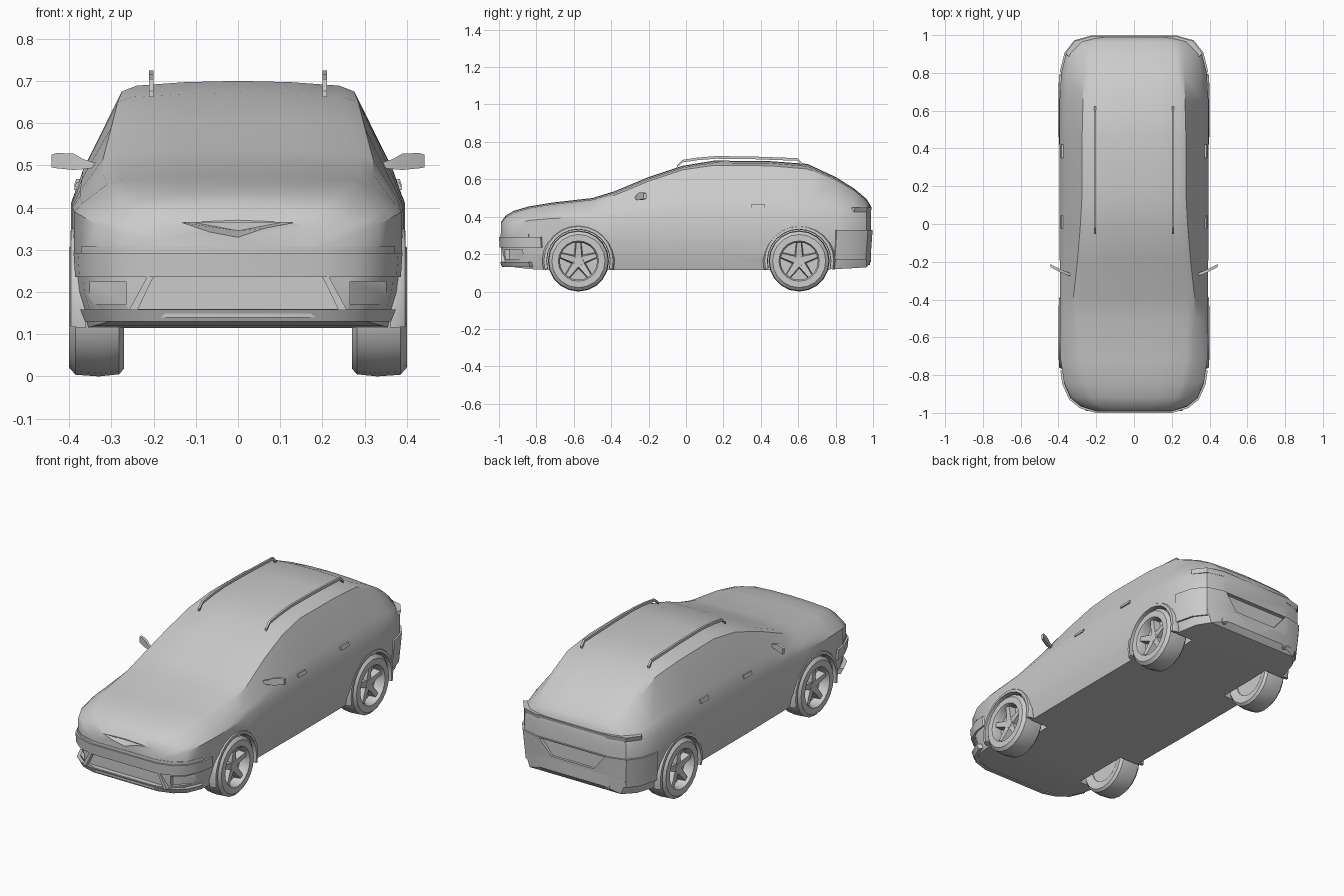
import bpy
import bmesh
from math import sin, cos, radians, tau

cube = bpy.data.objects.get("Cube")
if cube:
    bpy.data.objects.remove(cube, do_unlink=True)

GREY = (0.6, 0.6, 0.6, 1)
grey = bpy.data.materials.new("plain grey")
grey.use_nodes = True
grey.diffuse_color = GREY
for node in grey.node_tree.nodes:
    if node.type == 'BSDF_PRINCIPLED':
        node.inputs["Base Color"].default_value = GREY


def shade(ob, angle=32):
    ob.data.shade_smooth()
    ob.data.set_sharp_from_angle(angle=radians(angle))


def loft(name, rings, closed=False, angle=32):
    """Skin a list of equal rings, capped at the ends unless closed."""
    bm = bmesh.new()
    rows = [[bm.verts.new(p) for p in ring] for ring in rings]
    n = len(rows[0])
    for i in range(len(rows) if closed else len(rows) - 1):
        a, b = rows[i], rows[(i + 1) % len(rows)]
        for j in range(n):
            k = (j + 1) % n
            bm.faces.new((a[j], a[k], b[k], b[j]))
    if not closed:
        bm.faces.new(rows[0])
        bm.faces.new(rows[-1])
    bmesh.ops.recalc_face_normals(bm, faces=bm.faces)
    me = bpy.data.meshes.new(name)
    bm.to_mesh(me)
    bm.free()
    me.materials.append(grey)
    ob = bpy.data.objects.new(name, me)
    bpy.context.collection.objects.link(ob)
    shade(ob, angle)
    return ob


def cut(targets, cutter):
    """Subtract a cutter from each target, then drop the cutter."""
    cutter.hide_render = True
    for ob in targets:
        mod = ob.modifiers.new("cut", 'BOOLEAN')
        mod.operation = 'DIFFERENCE'
        mod.solver = 'EXACT'
        mod.object = cutter
        bpy.context.view_layer.update()
        graph = bpy.context.evaluated_depsgraph_get()
        me = bpy.data.meshes.new_from_object(ob.evaluated_get(graph))
        ob.modifiers.clear()
        ob.data = me
        shade(ob)
    bpy.data.objects.remove(cutter, do_unlink=True)


def circle(x, y, z, r, n=24):
    return [(x, y + r * cos(tau * i / n), z + r * sin(tau * i / n)) for i in range(n)]


def prism(name, outline, y0, y1):
    return loft(name, [[(x, y, z) for x, z in outline] for y in (y0, y1)])


def section(y, w, zb, zs, xr, zr, zt):
    """Body cross-section: floor, sill, flank, shoulder, pillar, roof."""
    rise = zr - zs
    half = [(w - .03, zb), (w - .006, .2), (w, .28), (w, zs),
            (w - (w - xr) * .25, zs + rise * .32), (xr, zr),
            (xr - .035, zr + (zt - zr) * .55), (xr * .45, zt - .003)]
    right = [(x, y, z) for x, z in half]
    left = [(-x, y, z) for x, z in reversed(half)]
    return [(0, y, zb)] + right + [(0, y, zt)] + left


# Body shell: y, half width, floor, shoulder, roof half width, roof edge, top
stations = [
    (-.99, .20, .14, .31, .17, .355, .37),
    (-.965, .28, .135, .34, .23, .385, .405),
    (-.92, .335, .13, .36, .26, .41, .432),
    (-.84, .37, .12, .38, .29, .435, .455),
    (-.72, .388, .115, .39, .31, .455, .475),
    (-.5, .392, .115, .40, .32, .48, .50),
    (-.38, .392, .115, .405, .32, .515, .537),
    (-.2, .393, .115, .41, .30, .59, .612),
    (-.02, .395, .115, .41, .285, .65, .672),
    (.15, .395, .115, .41, .275, .675, .70),
    (.45, .395, .115, .41, .275, .672, .697),
    (.65, .394, .115, .415, .27, .655, .682),
    (.8, .385, .12, .42, .265, .588, .612),
    (.9, .36, .125, .42, .26, .53, .55),
    (.965, .31, .13, .41, .25, .475, .495),
    (.99, .22, .16, .40, .19, .44, .455),
]
body = loft("body_shell", [section(*s) for s in stations])


# Bumper belts wrapping the rounded ends
def belt(name, plan, z0, z1, out, slope=0):
    def at(p, o, z):
        return (p[0] * (1 + o * 2.5), p[1] * (1 + o), z)
    full = [(-x, y) for x, y in reversed(plan)] + plan
    return loft(name, [[at(p, -.025, z0), at(p, out - slope, z0),
                        at(p, out, z1), at(p, -.025, z1)] for p in full])


front_plan = [(s[1], s[0]) for s in stations[:4]] + [(.38, -.77)]
rear_plan = [(s[1], s[0]) for s in reversed(stations[-4:])]
belt("front_bumper_bar", front_plan, .235, .292, .01, .004)
belt("front_lip", front_plan[:4], .13, .158, .004, .012)
belt("headlight_sill", front_plan[:4], .292, .308, .002)
rear_bumper = belt("rear_bumper", rear_plan, .17, .33, .008, .012)
belt("tailgate_ledge", rear_plan[:3], .425, .45, .004, .006)

# Grille, plate recess and upper nose notch
cut([body], prism("grille_cutter",
                  [(-.2, .235), (.2, .235), (.24, .16), (-.24, .16)], -1.1, -.962))
cut([body, rear_bumper], prism("plate_cutter",
                               [(-.2, .325), (.2, .325), (.13, .24), (-.13, .24)], .978, 1.1))
cut([body], loft("notch_cutter", [
    [(-.2, -1.1, .364), (.2, -1.1, .364), (0, -1.1, .295)],
    [(-.1, -.94, .364), (.1, -.94, .364), (0, -.94, .345)]]))

for s, side in ((1, "left"), (-1, "right")):
    # Side air ducts and grille pillars
    cut([body], loft("duct_cutter", [
        [(s * x, y, z) for x, y in ((.265, -1.1), (.36, -1.1), (.35, -.865), (.265, -.945))]
        for z in (.17, .225)]))
    prism(side + "_grille_pillar",
          [(s * x, z) for x, z in ((.2, .237), (.215, .237), (.258, .157), (.238, .157))],
          -.99, -.95)

    for y, end in ((-.575, "front"), (.605, "rear")):
        tag = f"{side}_{end}_"
        zc = .163
        # Wheel arch opening and flare
        cut([body], loft("arch_cutter", [circle(s * .25, y, zc, .174),
                                         circle(s * .5, y, zc, .174)]))
        arc = [radians(-14 + 208 * i / 14) for i in range(15)]
        loft(tag + "arch_flare", [
            [(s * x, y + r * cos(a), zc + r * sin(a))
             for x, r in ((.36, .168), (.397, .17), (.396, .185), (.38, .194), (.36, .194))]
            for a in arc])
        # Tyre turned from its cross-section
        tread = [(.1, .28), (.145, .27), (.158, .282), (.163, .33),
                 (.159, .385), (.142, .4), (.108, .4), (.1, .385)]
        loft(tag + "tyre", [
            [(s * x, y + r * cos(tau * i / 20), zc + r * sin(tau * i / 20))
             for r, x in tread] for i in range(20)], closed=True, angle=40)
        loft(tag + "rim_disc", [circle(s * x, y, zc, .103) for x in (.285, .345)])
        loft(tag + "hub", [circle(s * .34, y, zc, .036, 10), circle(s * .378, y, zc, .026, 10)])
        # Five tapered spokes
        for k in range(5):
            a = tau * k / 5 + tau / 4
            loft(f"{tag}spoke_{k + 1}", [
                [(s * x, y + r * cos(a) - t * sin(a), zc + r * sin(a) + t * cos(a))
                 for x, t in ((.34, -h), (.34, h), (top, h * .7), (top, -h * .7))]
                for r, h, top in ((.01, .027, .375), (.103, .016, .385))])

    # Door mirror
    loft(side + "_door_mirror", [
        [(s * x, y - .008, z0), (s * x, y + .008, z0),
         (s * x, y + .008, z1), (s * x, y - .008, z1)]
        for x, y, z0, z1 in ((.335, -.268, .495, .505), (.365, -.258, .491, .514),
                             (.39, -.247, .489, .528), (.43, -.227, .493, .529),
                             (.442, -.22, .495, .525))])

    # Door handles
    for y, z, door in ((.01, .451, "front"), (.385, .459, "rear")):
        loft(f"{side}_{door}_door_handle", [
            [(s * .36, v, z - .009), (s * .389, v, z - .009),
             (s * .383, v, z + .009), (s * .36, v, z + .009)]
            for v in (y - .035, y + .035)])

    # Roof rail
    loft(side + "_roof_rail", [
        [(s * .2, y, z - .008), (s * .211, y, z - .008),
         (s * .211, y + .002, z + .006), (s * .2, y + .002, z + .006)]
        for y, z in ((-.05, .67), (-.02, .698), (.06, .71), (.16, .718),
                     (.35, .716), (.595, .707), (.62, .68))])

    # Exhaust tip with a hollow end
    tip = loft(side + "_exhaust_tip", [circle(s * .205, 0, 0, .02, 12),
                                       circle(s * .205, .07, 0, .02, 12)])
    tip.data.clear_geometry()
    bm = bmesh.new()
    outline = [(.017, .915), (.019, .985), (.014, .985), (.012, .94), (.002, .94), (.002, .915)]
    rows = [[bm.verts.new((s * .205 + r * cos(tau * i / 12), y, .16 + r * sin(tau * i / 12)))
             for r, y in outline] for i in range(12)]
    for i in range(12):
        a, b = rows[i], rows[(i + 1) % 12]
        for j in range(len(outline)):
            k = (j + 1) % len(outline)
            bm.faces.new((a[j], a[k], b[k], b[j]))
    bmesh.ops.recalc_face_normals(bm, faces=bm.faces)
    bm.to_mesh(tip.data)
    bm.free()
    shade(tip)
